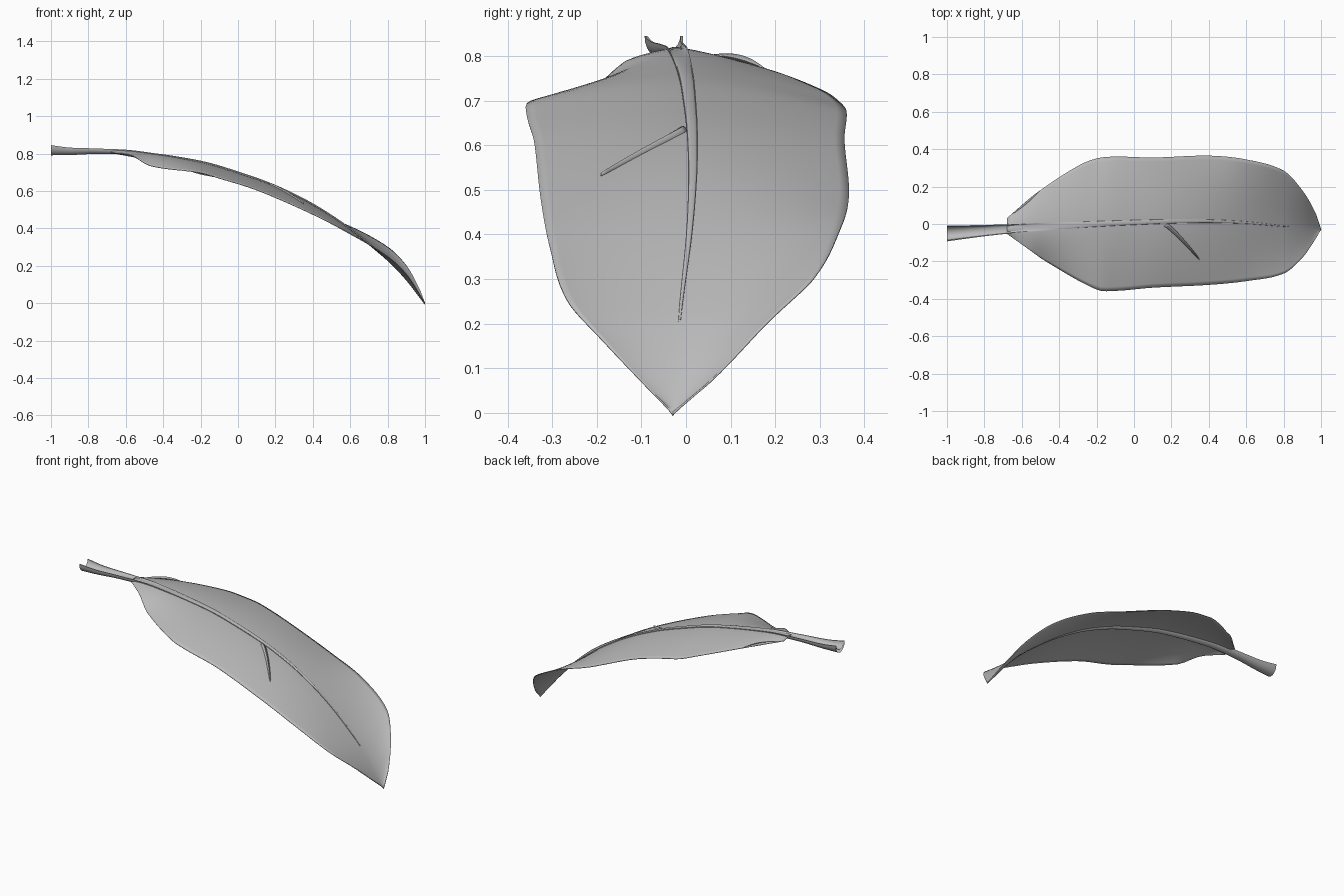
import bpy
import math
from mathutils import Vector

default_cube = bpy.data.objects.get("Cube")
if default_cube:
    bpy.data.objects.remove(default_cube, do_unlink=True)

grey = bpy.data.materials.new("leaf grey")
grey.use_nodes = True
colour = (0.5, 0.5, 0.5, 1)
grey.diffuse_color = colour
grey.node_tree.nodes["Principled BSDF"].inputs["Base Color"].default_value = colour


def sample(table, x):
    """Smoothly interpolate the rows of a table whose first column is x."""
    last = len(table) - 1
    i = 0
    while i < last - 1 and x > table[i + 1][0]:
        i += 1
    start, end = table[i], table[i + 1]
    before, after = table[max(i - 1, 0)], table[min(i + 2, last)]
    span = end[0] - start[0]
    t = min(max((x - start[0]) / span, 0), 1)
    values = []
    for k in range(1, len(start)):
        slope_in = (end[k] - before[k]) / (end[0] - before[0]) * span
        slope_out = (after[k] - start[k]) / (after[0] - start[0]) * span
        rise = end[k] - start[k]
        a = slope_in - rise
        b = rise - slope_out
        values.append(start[k] + rise * t + t * (1 - t) * (a * (1 - t) + b * t))
    return values


def steps(first, last, count):
    return [first + (last - first) * i / count for i in range(count + 1)]


def loft(name, rows, closed=False, thickness=0):
    """Skin a list of equal cross-sections into one smooth object."""
    size = len(rows[0])
    vertices = [point for row in rows for point in row]
    faces = []
    for r in range(len(rows) - 1):
        for c in range(size if closed else size - 1):
            d = (c + 1) % size
            faces.append((r * size + c, (r + 1) * size + c,
                          (r + 1) * size + d, r * size + d))
    mesh = bpy.data.meshes.new(name)
    mesh.from_pydata(vertices, [], faces)
    mesh.materials.append(grey)
    mesh.validate()
    obj = bpy.data.objects.new(name, mesh)
    bpy.context.collection.objects.link(obj)
    bpy.context.view_layer.objects.active = obj
    for other in bpy.context.selected_objects:
        other.select_set(False)
    obj.select_set(True)
    bpy.ops.object.shade_smooth_by_angle(angle=math.radians(50))
    if thickness:
        shell = obj.modifiers.new("thin shell", 'SOLIDIFY')
        shell.thickness = thickness
        shell.offset = 0
    return obj


# Midline: x, y, z
midline = [(-1, -.05, .845), (-.9, -.043, .832), (-.75, -.032, .827),
           (-.55, -.018, .816), (-.2, 0, .758), (0, .008, .7), (.2, .014, .628),
           (.4, .015, .53), (.6, .007, .4), (.8, -.012, .235), (.9, -.02, .13), (1, -.03, 0)]

# Blade margins: x, y, z
left_edge = [(-.68, .03, .805), (-.5, .18, .77), (-.3, .31, .72), (-.2, .35, .69),
             (-.1, .36, .67), (.1, .355, .61), (.4, .365, .485), (.6, .345, .41),
             (.8, .285, .3), (.9, .18, .2), (.97, .06, .075), (1, -.03, 0)]
right_edge = [(-.68, -.05, .805), (-.57, -.13, .79), (-.47, -.2, .735), (-.2, -.35, .697),
              (-.1, -.357, .668), (.1, -.34, .605), (.4, -.325, .475), (.6, -.305, .37),
              (.8, -.265, .25), (.9, -.18, .155), (.97, -.08, .05), (1, -.03, 0)]


def blade_point(x, side):
    """Point on the blade; side runs from -1 at the right margin to 1 at the left."""
    y, z = sample(midline, x)
    edge_y, edge_z = sample(left_edge if side > 0 else right_edge, x)
    t = abs(side)
    return Vector((x, y + (edge_y - y) * t, z - .006 + (edge_z - z + .006) * t ** 1.7))


# Leaf blade
stations = steps(-.68, .8, 50) + steps(.8, 1, 16)[1:]
loft("leaf_blade", [[blade_point(x, s) for s in steps(-1, 1, 32)] for x in stations],
     thickness=.004)

# Midrib and open stalk: x, half width, depth below rim, sag of the upper face
rib = [(-1, .043, .054, .036), (-.9, .036, .04, .026), (-.75, .028, .029, .014),
       (-.55, .022, .026, .003), (-.2, .017, .024, -.004), (.4, .01, .018, -.004),
       (.83, .003, .008, -.002)]
sections = []
for x in steps(-1, .83, 70):
    y, z = sample(midline, x)
    width, depth, sag = sample(rib, x)
    outer = [(x, y + width * math.cos(a), z + depth * math.sin(a))
             for a in steps(math.pi, math.tau, 12)]
    inner = [(x, y + width * .86 * math.cos(a), z + sag * math.sin(a))
             for a in steps(math.tau, math.pi, 12)]
    sections.append(outer + inner)
loft("stalk_and_midrib", sections, closed=True)

# Side vein lying on the blade
vein_rows = []
for t in steps(0, 1, 16):
    x = .17 + .18 * t
    y = -.005 - .185 * t ** 1.15
    mid_y = sample(midline, x)[0]
    edge_y = sample(right_edge, x)[0]
    spot = blade_point(x, -(mid_y - y) / (mid_y - edge_y))
    half = .011 * (1 - t) ** .6 + .001
    across = Vector((.75, .65, -.3)) * half
    vein_rows.append([spot - across + Vector((0, 0, .002)),
                      spot + Vector((0, 0, .009)),
                      spot + across + Vector((0, 0, .002))])
loft("side_vein", vein_rows, thickness=.002)

# Small curled lip along the left margin near the stalk
lip_rows = []
for t in steps(0, 1, 12):
    margin = blade_point(-.66 + .16 * t, 1)
    curl = math.sin(math.pi * t) * .016
    lip_rows.append([margin, margin + Vector((.3, -.4, .6)) * curl,
                     margin + Vector((.2, .3, 1)) * curl])
loft("curled_lip", lip_rows, thickness=.002)
